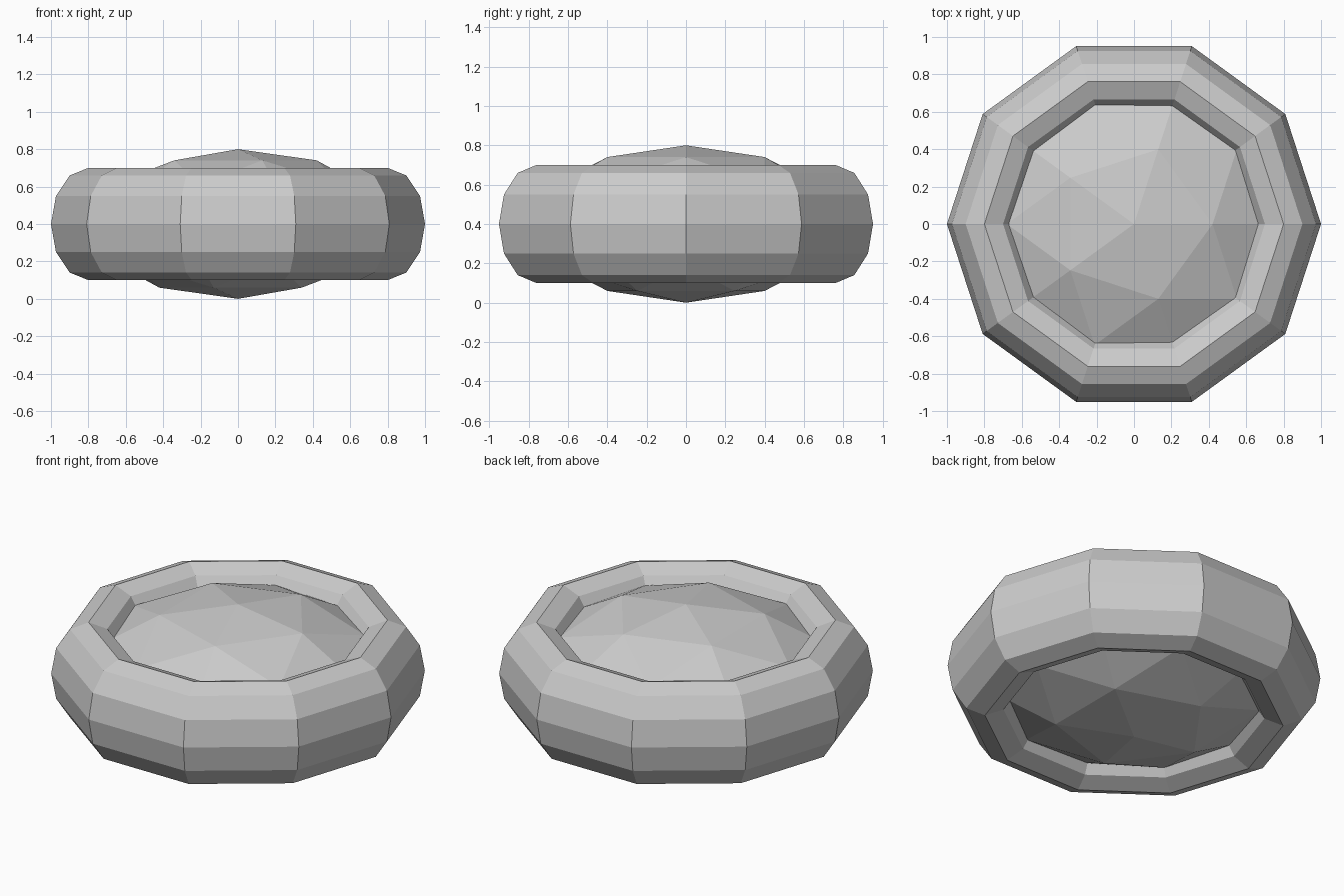
import bpy
import bmesh
import math

cube = bpy.data.objects.get("Cube")
if cube:
    bpy.data.objects.remove(cube, do_unlink=True)

MID = 0.4           # height of the horizontal centre plane
RING_SIDES = 10
TUBE_SIDES = 12

grey = bpy.data.materials.new("light_grey")
grey.use_nodes = True
grey.diffuse_color = (0.6, 0.6, 0.6, 1)
grey.node_tree.nodes["Principled BSDF"].inputs["Base Color"].default_value = (0.6, 0.6, 0.6, 1)


def finish(bm, name):
    """Turn a bmesh into a flat-shaded grey object."""
    bmesh.ops.recalc_face_normals(bm, faces=bm.faces)
    mesh = bpy.data.meshes.new(name)
    bm.to_mesh(mesh)
    bm.free()
    mesh.materials.append(grey)
    obj = bpy.data.objects.new(name, mesh)
    obj.location.z = MID
    bpy.context.collection.objects.link(obj)
    return obj


# Outer ring: a faceted torus, stretched upwards into an oval tube
bm = bmesh.new()
loops = []
for i in range(RING_SIDES):
    a = math.tau * i / RING_SIDES
    loop = []
    for j in range(TUBE_SIDES):
        t = math.tau * j / TUBE_SIDES
        r = 0.8 + 0.2 * math.cos(t)
        loop.append(bm.verts.new((r * math.cos(a), r * math.sin(a), 0.3 * math.sin(t))))
    loops.append(loop)
for i, loop in enumerate(loops):
    after = loops[(i + 1) % RING_SIDES]
    for j in range(TUBE_SIDES):
        k = (j + 1) % TUBE_SIDES
        bm.faces.new((loop[j], after[j], after[k], loop[k]))
finish(bm, "outer_ring")

# Centre: a faceted ball flattened to half height, filling the hole
bm = bmesh.new()
bmesh.ops.create_icosphere(bm, subdivisions=2, radius=0.8)
bmesh.ops.scale(bm, vec=(1, 1, 0.5), verts=bm.verts)
finish(bm, "centre_dome")
